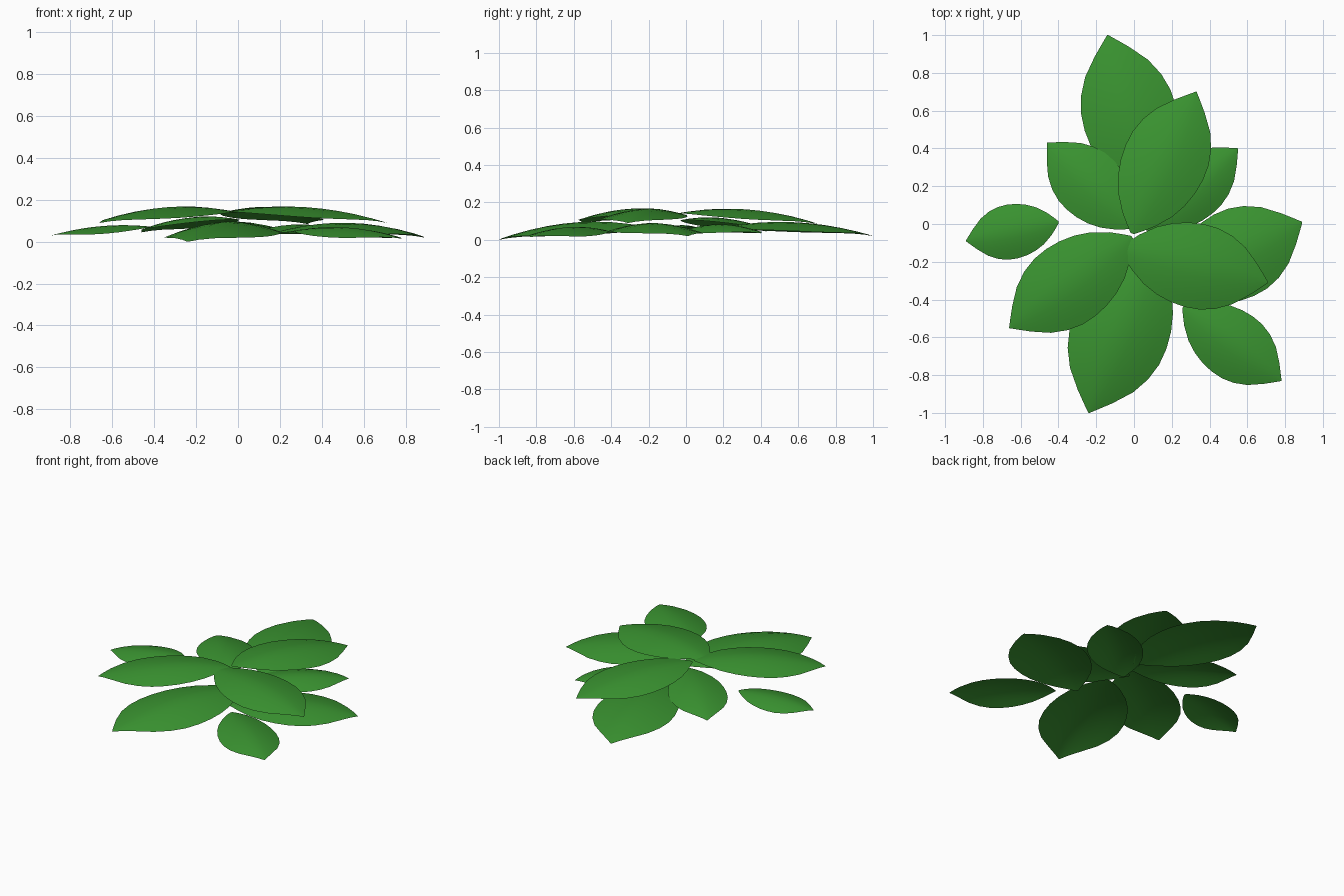
import bpy
import math
from mathutils import Vector

cube = bpy.data.objects.get("Cube")
if cube:
    bpy.data.objects.remove(cube, do_unlink=True)

# Leaf colour
green = bpy.data.materials.new("leaf_green")
green.use_nodes = True
colour = (0.042, 0.295, 0.03, 1)
green.diffuse_color = colour
bsdf = green.node_tree.nodes["Principled BSDF"]
bsdf.inputs["Base Color"].default_value = colour
bsdf.inputs["Roughness"].default_value = 0.7

# Half-width of the leaf outline, from stem to tip (position, share of widest)
OUTLINE = [(0, 0.04), (0.04, 0.2), (0.1, 0.42), (0.2, 0.69), (0.3, 0.86), (0.4, 0.96),
           (0.5, 1), (0.6, 0.98), (0.7, 0.88), (0.8, 0.69), (0.9, 0.38), (0.96, 0.16), (1, 0.01)]
ACROSS = 8


def leaf(name, base, tip, half_width, bow, drop):
    """Arched leaf: bows up along its length and drops towards both edges."""
    base, tip = Vector(base), Vector(tip)
    along = tip - base
    side = Vector((along.y, -along.x, 0)).normalized()
    verts, faces = [], []
    for t, share in OUTLINE:
        spine = base + along * t
        spine.z += bow * 4 * t * (1 - t)
        for i in range(ACROSS + 1):
            s = 2 * i / ACROSS - 1
            p = spine + side * (s * share * half_width)
            p.z -= drop * abs(s * share) ** 1.6
            verts.append(p)
    row = ACROSS + 1
    for r in range(len(OUTLINE) - 1):
        for i in range(ACROSS):
            a = r * row + i
            faces.append((a, a + 1, a + row + 1, a + row))
    mesh = bpy.data.meshes.new(name)
    mesh.from_pydata(verts, [], faces)
    # Leaf tops face up
    if mesh.polygons[0].normal.z < 0:
        mesh.flip_normals()
    mesh.materials.append(green)
    for poly in mesh.polygons:
        poly.use_smooth = True
    obj = bpy.data.objects.new(name, mesh)
    bpy.context.collection.objects.link(obj)
    return obj


# Upper ring
leaf("upper_back_leaf", (-0.01, -0.05, 0.14), (0.33, 0.70, 0.085), 0.225, 0.05, 0.045)
leaf("upper_left_leaf", (-0.07, -0.13, 0.14), (0.71, -0.31, 0.09), 0.225, 0.05, 0.045)
leaf("upper_right_leaf", (-0.01, -0.07, 0.14), (-0.66, -0.55, 0.09), 0.22, 0.05, 0.045)

# Middle leaf
leaf("middle_back_right_leaf", (0.0, -0.02, 0.105), (-0.46, 0.43, 0.045), 0.18, 0.04, 0.04)

# Lower ring
leaf("lower_back_leaf", (0.1, 0.12, 0.05), (-0.14, 1.0, 0.02), 0.25, 0.06, 0.05)
leaf("lower_left_leaf", (0.17, -0.34, 0.04), (0.89, 0.01, 0.02), 0.24, 0.06, 0.05)
leaf("lower_front_leaf", (0.1, -0.13, 0.05), (-0.24, -1.0, 0.0), 0.26, 0.07, 0.065)
leaf("lower_back_left_leaf", (0.06, -0.03, 0.04), (0.55, 0.40, 0.035), 0.17, 0.045, 0.045)

# Outlying small leaves
leaf("small_front_left_leaf", (0.26, -0.44, 0.05), (0.78, -0.83, 0.015), 0.182, 0.035, 0.045)
leaf("small_right_leaf", (-0.4, 0.01, 0.07), (-0.89, -0.09, 0.03), 0.145, 0.025, 0.035)
